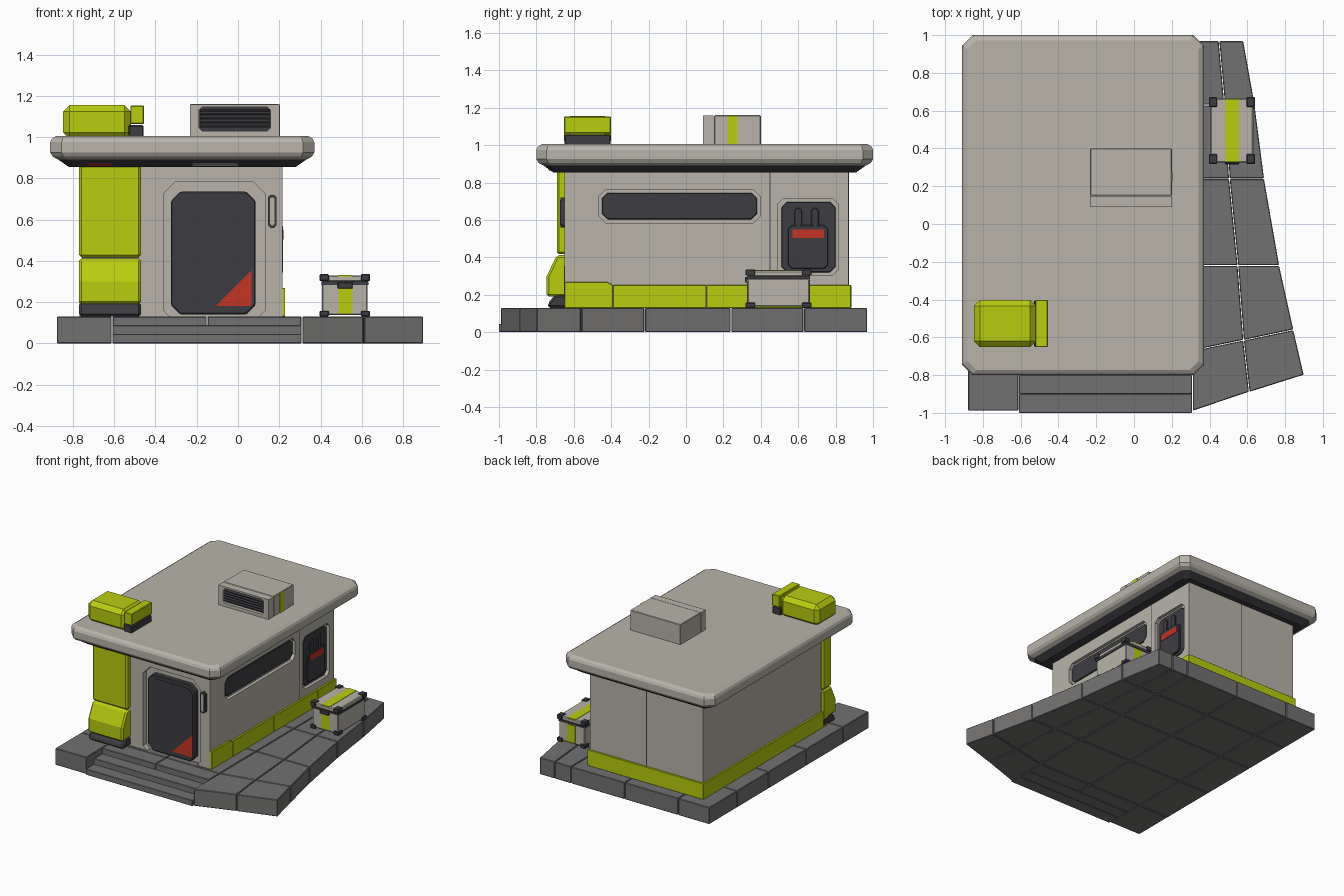
import bpy
import bmesh

cube = bpy.data.objects.get("Cube")
if cube:
    bpy.data.objects.remove(cube, do_unlink=True)


def material(name, rgb):
    m = bpy.data.materials.new(name)
    m.use_nodes = True
    m.diffuse_color = (*rgb, 1)
    m.node_tree.nodes["Principled BSDF"].inputs["Base Color"].default_value = (*rgb, 1)
    return m


SHELL = material("warm grey", (0.48, 0.455, 0.40))
LIME = material("lime", (0.48, 0.61, 0.005))
DARK = material("charcoal", (0.048, 0.046, 0.055))
RED = material("red", (0.55, 0.035, 0.018))
STONE = material("paving grey", (0.17, 0.167, 0.165))


def loft(name, rings, mat, bevel=0):
    """Closed solid through a list of matching point rings."""
    bm = bmesh.new()
    loops = [[bm.verts.new(p) for p in ring] for ring in rings]
    n = len(loops[0])
    for a, b in zip(loops, loops[1:]):
        for i in range(n):
            j = (i + 1) % n
            bm.faces.new((a[i], a[j], b[j], b[i]))
    bm.faces.new(loops[0])
    bm.faces.new(loops[-1])
    bmesh.ops.recalc_face_normals(bm, faces=bm.faces)
    mesh = bpy.data.meshes.new(name)
    bm.to_mesh(mesh)
    bm.free()
    mesh.materials.append(mat)
    ob = bpy.data.objects.new(name, mesh)
    bpy.context.collection.objects.link(ob)
    if bevel:
        mod = ob.modifiers.new("Bevel", "BEVEL")
        mod.width = bevel
        mod.segments = 1
        mod.limit_method = "ANGLE"
    return ob


def prism(name, pts, axis, lo, hi, mat, bevel=0):
    """Extrude a 2D outline along an axis."""
    place = {"x": lambda p, t: (t, p[0], p[1]),
             "y": lambda p, t: (p[0], t, p[1]),
             "z": lambda p, t: (p[0], p[1], t)}[axis]
    return loft(name, [[place(p, t) for p in pts] for t in (lo, hi)], mat, bevel)


def rect(u0, u1, v0, v1, c=0):
    """Rectangle outline, optionally with cut corners."""
    if not c:
        return [(u0, v0), (u1, v0), (u1, v1), (u0, v1)]
    return [(u0 + c, v0), (u1 - c, v0), (u1, v0 + c), (u1, v1 - c),
            (u1 - c, v1), (u0 + c, v1), (u0, v1 - c), (u0, v0 + c)]


def box(name, x, y, z, mat, bevel=0):
    return prism(name, rect(*x, *y), "z", *z, mat, bevel)


def cut(target, cutter):
    mod = target.modifiers.new("Cut", "BOOLEAN")
    mod.object = cutter
    mod.solver = "EXACT"
    bpy.context.view_layer.objects.active = target
    bpy.ops.object.modifier_apply(modifier=mod.name)
    bpy.data.objects.remove(cutter, do_unlink=True)


# Paving slabs
TOP = 0.13
row_y = [-0.99, -0.67, -0.22, 0.24, 0.63, 0.97]
mid_x = [0.61, 0.58, 0.55, 0.505, 0.48, 0.45]
out_x = [0.90, 0.845, 0.77, 0.69, 0.64, 0.58]
grid = [[(x, y) for x in (-0.88, -0.61, -0.15, 0.31)] + [(m, y), (o, y)]
        for y, m, o in zip(row_y, mid_x, out_x)]
grid[0][4:] = [(0.61, -0.89), (0.90, -0.80)]
grid[1][4:] = [(0.58, -0.615), (0.845, -0.56)]
for r in range(5):
    for c in range(5):
        pts = [grid[r][c], grid[r][c + 1], grid[r + 1][c + 1], grid[r + 1][c]]
        if r == 0 and c in (1, 2):
            pts[:2] = [(p[0], -0.80) for p in pts[:2]]
        cx, cy = (sum(p[k] for p in pts) / 4 for k in (0, 1))
        pts = [(x + (0.002 if x < cx else -0.002), y + (0.002 if y < cy else -0.002))
               for x, y in pts]
        prism(f"slab_{r}_{c}", pts, "z", 0, TOP, STONE, 0.004)
box("lower_step", (-0.608, 0.308), (-1.0, -0.9), (0, 0.045), STONE, 0.003)
box("upper_step", (-0.608, 0.308), (-0.9, -0.8), (0, 0.088), STONE, 0.003)

# Building shell with recesses for door, window and service panel
X0, X1, Y0, Y1 = -0.755, 0.215, -0.65, 0.87
body = box("walls", (X0, X1), (Y0, Y1), (TOP, 0.88), SHELL)
cut(body, prism("door_cutter", rect(-0.36, 0.13, 0.10, 0.785, 0.06), "y", -0.7, -0.61, SHELL))
cut(body, prism("window_cutter", rect(-0.465, 0.395, 0.585, 0.762, 0.035), "x", 0.19, 0.3, SHELL))
cut(body, prism("service_cutter", rect(0.49, 0.815, 0.305, 0.715, 0.03), "x", 0.19, 0.3, SHELL))
box("side_wall_seam", (X1 - 0.002, X1 + 0.001), (0.447, 0.453), (0.25, 0.88), DARK)
box("back_wall_seam", (-0.273, -0.267), (Y1 - 0.002, Y1 + 0.001), (0.25, 0.88), DARK)

# Door, handle
prism("door", rect(-0.325, 0.085, 0.14, 0.735, 0.045), "y", -0.645, -0.60, DARK, 0.006)
prism("door_panel", rect(-0.295, 0.065, 0.175, 0.705, 0.04), "y", -0.648, -0.64, DARK)
prism("door_triangle", [(-0.11, 0.18), (0.065, 0.18), (0.065, 0.355)], "y", -0.651, -0.645, RED)
prism("handle", rect(0.145, 0.187, 0.56, 0.72, 0.012), "y", -0.672, -0.648, DARK)
prism("handle_inset", rect(0.155, 0.177, 0.572, 0.708, 0.008), "y", -0.674, -0.67, SHELL)

# Side window and service panel
prism("window_glass", rect(-0.45, 0.38, 0.603, 0.745, 0.03), "x", 0.18, 0.203, DARK, 0.004)
prism("service_panel", rect(0.51, 0.80, 0.32, 0.697, 0.03), "x", 0.18, 0.203, DARK, 0.004)
prism("service_box", rect(0.545, 0.76, 0.34, 0.572, 0.02), "x", 0.2, 0.217, DARK, 0.004)
box("service_label", (0.215, 0.220), (0.57, 0.737), (0.503, 0.55), RED)
for i, y in enumerate((0.60, 0.69)):
    prism(f"service_plug_{i}", rect(y - 0.021, y + 0.021, 0.56, 0.665, 0.015), "x", 0.2, 0.216, DARK, 0.004)

# Lime skirting on the sides and back
T = 0.014
joints = [Y0, -0.39, 0.11, 0.65, Y1 + T]
for i, (a, b) in enumerate(zip(joints, joints[1:])):
    z1 = 0.268 if i == 0 else 0.252
    pts = [(a, TOP), (b - 0.002, TOP), (b - 0.002, 0.252), (b - 0.03, z1), (a, z1)]
    prism(f"right_skirting_{i}", pts, "x", X1 - 0.02, X1 + T, LIME, 0.002)
box("left_skirting", (X0 - T, X0 + 0.02), (Y0, Y1 + T), (TOP, 0.252), LIME, 0.002)
box("back_skirting", (X0, X1), (Y1 - 0.02, Y1 + T), (TOP, 0.252), LIME, 0.002)

# Front corner column
CX = (-0.77, -0.47)
prism("column_foot", [(-0.58, TOP), (-0.738, TOP), (-0.738, 0.155), (-0.70, 0.20), (-0.58, 0.20)],
      "x", *CX, DARK, 0.012)
prism("column_base", [(-0.58, 0.19), (-0.745, 0.19), (-0.745, 0.30), (-0.69, 0.412), (-0.58, 0.412)],
      "x", *CX, LIME, 0.012)
box("column_shaft", CX, (-0.69, -0.58), (0.417, 0.885), LIME, 0.012)


# Roof slab and dark soffit
def roof_ring(inset, z):
    outline = rect(-0.91 + inset, 0.37 - inset, -0.80 + inset, 1.0 - inset, 0.055 - inset * 0.3)
    return [(x, y, z) for x, y in outline]


loft("roof", [roof_ring(i, z) for i, z in
              ((0.04, 0.89), (0.012, 0.905), (0, 0.925), (0, 0.975), (0.008, 0.992), (0.028, 1.005))], SHELL)
loft("soffit", [roof_ring(0.09, 0.855), (roof_ring(0.03, 0.897))], DARK)
strip = [(-0.7355, 0.872), (-0.722, 0.863), (-0.724, 0.860), (-0.7377, 0.869)]
prism("soffit_red_lamp", strip, "x", -0.73, -0.61, RED)
prism("soffit_lamp", strip, "x", -0.22, 0.0, SHELL)

# Rooftop air unit
box("air_unit", (-0.232, 0.2), (0.15, 0.40), (1.0, 1.16), SHELL, 0.004)
front = box("air_unit_front", (-0.232, 0.2), (0.09, 0.148), (1.0, 1.158), SHELL)
cut(front, prism("grille_cutter", rect(-0.19, 0.157, 1.03, 1.145, 0.015), "y", 0.05, 0.12, SHELL))
prism("grille_back", rect(-0.19, 0.157, 1.03, 1.145, 0.015), "y", 0.115, 0.14, DARK)
for i in range(5):
    z = 1.045 + i * 0.019
    prism(f"grille_slat_{i}", [(0.095, z), (0.12, z + 0.008), (0.12, z + 0.014), (0.095, z + 0.006)],
          "x", -0.185, 0.152, DARK)
box("air_unit_stripe", (0.195, 0.204), (0.225, 0.275), (1.005, 1.157), LIME)

# Rooftop lime housing
box("housing", (-0.848, -0.518), (-0.652, -0.402), (0.99, 1.155), LIME, 0.032)
box("housing_cap", (-0.522, -0.456), (-0.652, -0.402), (1.063, 1.153), LIME, 0.004)
box("housing_cap_base", (-0.53, -0.458), (-0.65, -0.404), (1.0, 1.058), DARK, 0.006)

# Storage crate
box("crate_body", (0.408, 0.628), (0.33, 0.66), (0.137, 0.288), SHELL, 0.005)
box("crate_seal", (0.404, 0.632), (0.326, 0.664), (0.284, 0.299), DARK)
box("crate_lid", (0.404, 0.632), (0.326, 0.664), (0.298, 0.329), SHELL, 0.006)
box("crate_top_stripe", (0.485, 0.556), (0.328, 0.662), (0.325, 0.332), LIME)
box("crate_front_stripe", (0.488, 0.556), (0.326, 0.332), (0.145, 0.28), LIME)
box("crate_back_stripe", (0.488, 0.556), (0.658, 0.664), (0.145, 0.28), LIME)
box("crate_latch", (0.482, 0.556), (0.315, 0.335), (0.265, 0.296), DARK, 0.004)
for i, x in enumerate((0.418, 0.618)):
    for j, y in enumerate((0.344, 0.646)):
        for name, z in (("foot", 0.144), ("corner", 0.319)):
            h = 0.017 if name == "corner" else 0.014
            box(f"crate_{name}_{i}_{j}", (x - 0.022, x + 0.022), (y - 0.026, y + 0.026),
                (z - h, z + h), DARK, 0.004)
